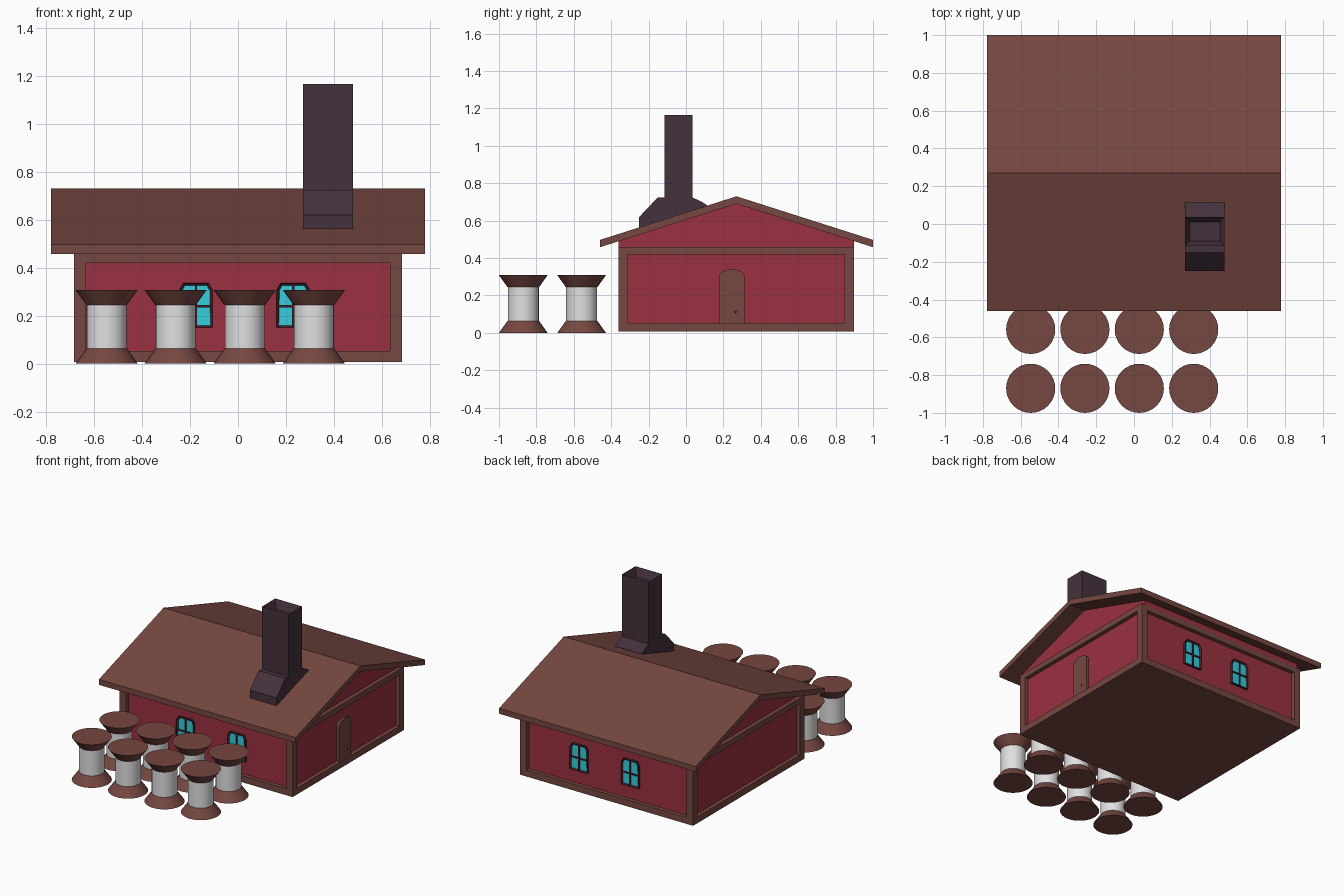
import bpy, bmesh, math
from mathutils import Matrix, Vector

if "Cube" in bpy.data.objects:
    bpy.data.objects.remove(bpy.data.objects["Cube"])


def material(name, r, g, b):
    lin = [((c / 255 + 0.055) / 1.055) ** 2.4 for c in (r, g, b)]
    m = bpy.data.materials.new(name)
    m.diffuse_color = (*lin, 1)
    m.use_nodes = True
    m.node_tree.nodes["Principled BSDF"].inputs["Base Color"].default_value = m.diffuse_color
    return m


BROWN = material("brown wood", 118, 71, 64)
RED = material("red wall", 155, 48, 65)
DARK = material("dark chimney brick", 69, 49, 60)
FRAME = material("window frame", 66, 34, 42)
CYAN = material("cyan glass", 54, 206, 222)
WHITE = material("white", 224, 224, 224)


def finish(name, bm, mats):
    me = bpy.data.meshes.new(name)
    bmesh.ops.recalc_face_normals(bm, faces=bm.faces)
    bm.to_mesh(me)
    bm.free()
    for m in mats:
        me.materials.append(m)
    ob = bpy.data.objects.new(name, me)
    bpy.context.collection.objects.link(ob)
    return ob


def prism_bm(pts, axis, lo, hi):
    """Extrude a 2D outline along x (points are y,z) or y (points are x,z)."""
    bm = bmesh.new()

    def place(p, d):
        return (d, p[0], p[1]) if axis == "x" else (p[0], d, p[1])
    f = bm.faces.new([bm.verts.new(place(p, lo)) for p in pts])
    out = bmesh.ops.extrude_face_region(bm, geom=[f])
    shift = Vector((hi - lo, 0, 0) if axis == "x" else (0, hi - lo, 0))
    bmesh.ops.translate(bm, vec=shift, verts=[v for v in out["geom"] if isinstance(v, bmesh.types.BMVert)])
    bmesh.ops.recalc_face_normals(bm, faces=bm.faces)
    return bm


def prism(name, pts, axis, lo, hi, mat):
    return finish(name, prism_bm(pts, axis, lo, hi), [mat])


def box(name, x0, x1, y0, y1, z0, z1, mat):
    return prism(name, [(x0, z0), (x1, z0), (x1, z1), (x0, z1)], "y", y0, y1, mat)


def inset_face(bm, normal, width, depth):
    """Inset the face that looks along normal and sink it."""
    f = max(bm.faces, key=lambda f: f.normal.dot(normal))
    bmesh.ops.inset_region(bm, faces=[f], thickness=width)
    bmesh.ops.translate(bm, vec=-normal * depth, verts=f.verts[:])
    return f


# House body: recessed red walls between brown sill, beam and corner posts
X, Y0, Y1, REC, POST = 0.684, -0.36, 0.897, 0.028, 0.05
box("walls", -X + REC, X - REC, Y0 + REC, Y1 - REC, 0.03, 0.44, RED)
box("floor_sill", -X, X, Y0, Y1, 0.008, 0.054, BROWN)
box("top_beam", -X, X, Y0, Y1, 0.42, 0.46, BROWN)
for sx, x in (("left", -X), ("right", X - POST)):
    for sy, y in (("front", Y0), ("back", Y1 - POST)):
        box(f"post_{sy}_{sx}", x, x + POST, y, y + POST, 0.05, 0.425, BROWN)

# Gable and roof
RIDGE = 0.27
prism("gable", [(Y0, 0.458), (Y1, 0.458), (Y1, 0.492), (RIDGE, 0.692), (Y0, 0.492)],
      "x", -X + REC, X - REC, RED)
prism("roof", [(-0.46, 0.458), (-0.46, 0.497), (RIDGE, 0.73), (1.0, 0.497), (1.0, 0.458), (RIDGE, 0.69)],
      "x", -0.778, 0.778, BROWN)

# Chimney: flared base and hollow stack
prism("chimney_base", [(-0.25, 0.552), (-0.25, 0.62), (-0.152, 0.723), (0.036, 0.723),
                       (0.076, 0.705), (0.114, 0.682), (0.114, 0.665)], "x", 0.27, 0.48, DARK)
bm = prism_bm([(0.27, 0.70), (0.48, 0.70), (0.48, 1.166), (0.27, 1.166)], "y", -0.115, 0.036)
inset_face(bm, Vector((0, 0, 1)), 0.036, 0.06)
finish("chimney_stack", bm, [DARK])

# Windows: two on the front, two on the back
W, ZB, ZT = 0.069, 0.15, 0.337
for side, wall, d in (("front", Y0 + REC, -1), ("back", Y1 - REC, 1)):
    for label, cx in (("left", -0.175), ("right", 0.23)):
        outline = [(cx - W, ZB), (cx + W, ZB), (cx + W, ZT - 0.03), (cx + W - 0.017, ZT),
                   (cx - W + 0.017, ZT), (cx - W, ZT - 0.03)]
        bm = prism_bm(outline, "y", wall - d * 0.005, wall + d * 0.018)
        inset_face(bm, Vector((0, d, 0)), 0.012, 0.009).material_index = 1
        finish(f"window_{side}_{label}", bm, [FRAME, CYAN])
        ya, yb = sorted((wall + d * 0.005, wall + d * 0.016))
        box(f"mullion_{side}_{label}", cx - 0.005, cx + 0.005, ya, yb, ZB + 0.005, ZT - 0.005, FRAME)
        box(f"crossbar_{side}_{label}", cx - W + 0.005, cx + W - 0.005, ya, yb, 0.234, 0.244, FRAME)

# Arched door with a small knob on the right side
DC, DW = 0.245, 0.069
arch = [(DC + DW * math.cos(math.pi * i / 8), 0.302 + 0.038 * math.sin(math.pi * i / 8)) for i in range(9)]
prism("door", [(DC - DW, 0.05), (DC + DW, 0.05)] + arch, "x", X - REC - 0.005, X - REC + 0.018, BROWN)
bm = bmesh.new()
bmesh.ops.create_icosphere(bm, subdivisions=1, radius=0.006,
                           matrix=Matrix.Translation((X - REC + 0.02, 0.265, 0.112)))
finish("door_knob", bm, [DARK])

# Spools: white core with flared brown ends, in two rows of four
bm = bmesh.new()
for r0, r1, z0, z1, mi in ((0.13, 0.084, 0, 0.064, 0), (0.083, 0.083, 0.06, 0.248, 1),
                           (0.084, 0.13, 0.244, 0.308, 0)):
    old = set(bm.faces)
    bmesh.ops.create_cone(bm, cap_ends=True, segments=32, radius1=r0, radius2=r1, depth=z1 - z0,
                          matrix=Matrix.Translation((0, 0, (z0 + z1) / 2)))
    for f in set(bm.faces) - old:
        f.material_index = mi
        f.smooth = len(f.verts) == 4
spool = finish("spool_1", bm, [BROWN, WHITE])
spots = [(x, y) for y in (-0.87, -0.558) for x in (-0.547, -0.26, 0.028, 0.316)]
spool.location = (*spots[0], 0)
for i, (x, y) in enumerate(spots[1:], 2):
    ob = bpy.data.objects.new(f"spool_{i}", spool.data)
    ob.location = (x, y, 0)
    bpy.context.collection.objects.link(ob)
